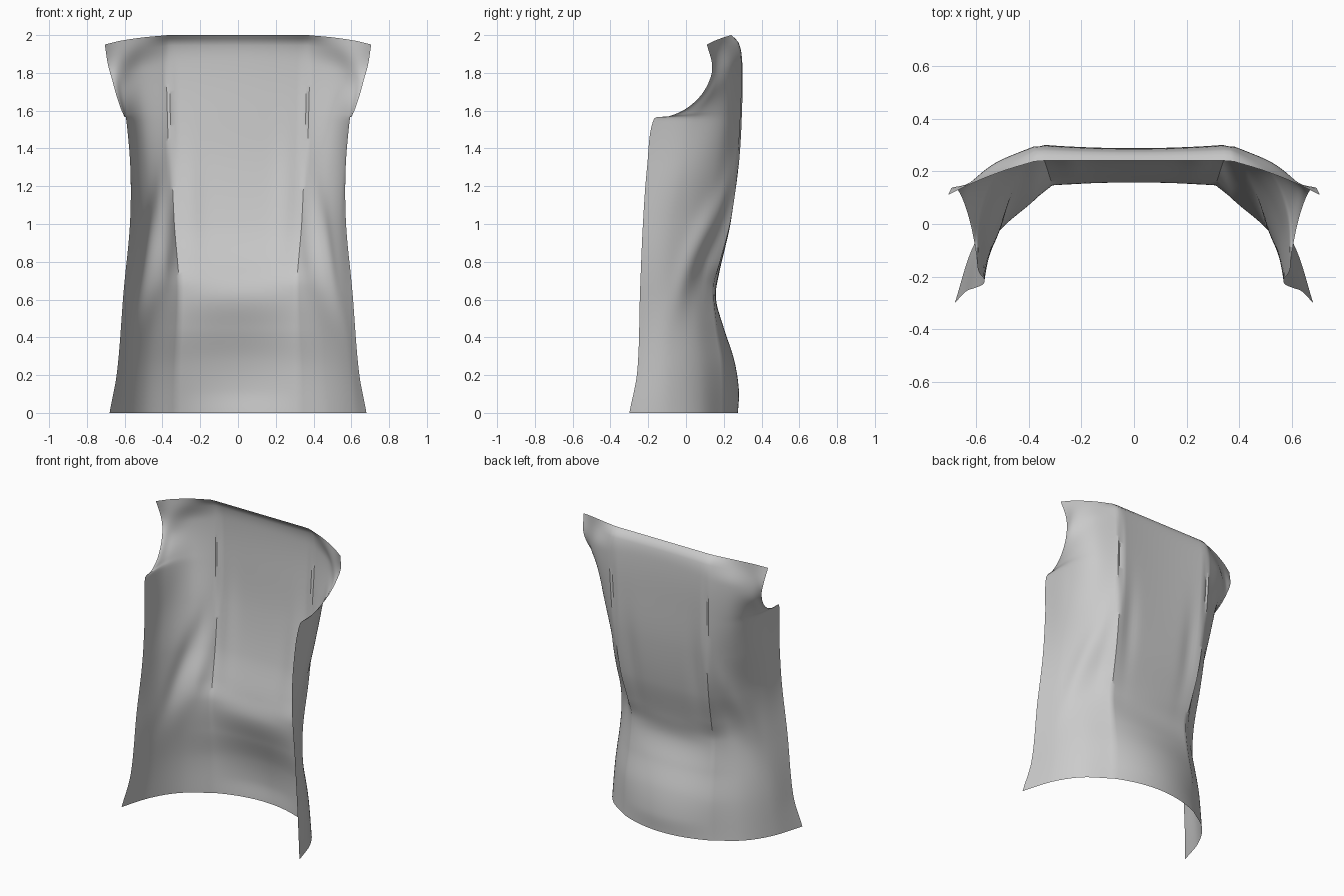
import bpy, math

if "Cube" in bpy.data.objects:
    bpy.data.objects.remove(bpy.data.objects["Cube"])

# Guide curves running from hem to shoulder: (row height, x, y)
CENTRE = [(0, 0, .275), (.12, 0, .28), (.28, 0, .255), (.45, 0, .2), (.61, 0, .158),
          (.75, 0, .178), (1, 0, .235), (1.3, 0, .272), (1.6, 0, .285), (1.85, 0, .286),
          (1.96, 0, .272), (2, 0, .24)]
SEAM = [(0, .33, .20), (.25, .325, .195), (.45, .315, .165), (.67, .31, .147), (.8, .32, .18),
        (1, .337, .233), (1.3, .35, .28), (1.56, .358, .297), (1.85, .364, .3),
        (1.96, .366, .28), (2, .37, .24)]
SIDE = [(0, .50, .08), (.25, .485, .07), (.65, .45, .035), (1, .462, .08), (1.3, .487, .15),
        (1.56, .51, .2), (1.85, .52, .235), (2, .50, .2)]
FLANK = [(0, .61, -.085), (.25, .585, -.08), (.65, .54, -.085), (1, .535, -.07),
         (1.3, .557, -.01), (1.56, .582, .04), (1.8, .612, .155), (2, .62, .152)]
# Front edge and armhole: (row height, x, y, real z)
EDGE = [(0, .68, -.30, 0), (.22, .64, -.258, .22), (.65, .605, -.243, .65), (1, .572, -.228, 1),
        (1.3, .57, -.206, 1.3), (1.54, .592, -.17, 1.555), (1.62, .602, -.09, 1.57),
        (1.7, .62, 0, 1.61), (1.8, .645, .082, 1.685), (1.88, .668, .128, 1.77),
        (1.95, .69, .138, 1.85), (2, .705, .11, 1.95)]


def spline(pts, t):
    """Cubic through pts, where the first value of each point is its knot."""
    n = len(pts)
    i = 0
    while i < n - 2 and t > pts[i + 1][0]:
        i += 1

    def slope(k, c):
        a, b = pts[max(k - 1, 0)], pts[min(k + 1, n - 1)]
        return (b[c] - a[c]) / (b[0] - a[0])

    p, q = pts[i], pts[i + 1]
    h = q[0] - p[0]
    s = (t - p[0]) / h
    return [(2*s**3 - 3*s*s + 1) * p[c] + (s**3 - 2*s*s + s) * h * slope(i, c)
            + (3*s*s - 2*s**3) * q[c] + (s**3 - s*s) * h * slope(i + 1, c)
            for c in range(1, len(p))]


def bump(x, w):
    return math.exp(-(x / w) ** 2)


NC, NS, ROWS = 14, 30, 110


def half_row(z):
    """Half cross-section from the centre back round to the front edge."""
    c, s = spline(CENTRE, z), spline(SEAM, z)
    e = spline(EDGE, z)
    row = []
    # Centre back, rounded at the hem and flat above the waist
    for i in range(NC):
        u = i / NC
        y = c[1] + (s[1] - c[1]) * u * u
        y -= .01 * bump(u - .72, .15) * bump(z - 1.15, .3)
        row.append((s[0] * u, y, z))
    # Side with diagonal drape folds and a pinched dart at the seam
    ring = [(0, *s, z)]
    for k, g in ((1, SIDE), (2, FLANK)):
        ring.append((k, *spline(g, z), z + (e[2] - z) * (k / 3) ** 1.3))
    ring.append((3, *e))
    for j in range(NS + 1):
        t = 3 * j / NS
        x, y, zz = spline(ring, t)
        mid = .1 + (1.3 - z) / .65 * 1.5
        d = .018 * bump(t - mid, .4) - .016 * bump(t - mid + .8, .4)
        d *= bump(z - .95, .3) * min(1, t * 2) * min(1, (3 - t) * 2)
        if j == 0:
            y -= .014 * bump(z - 1.58, .3)
        row.append((x + .75 * d, y + .65 * d, zz))
    return row


verts, faces = [], []
for r in range(ROWS + 1):
    half = half_row(2 * r / ROWS)
    verts += [(-x, y, z) for x, y, z in half[:0:-1]] + half
W = 2 * (NC + NS) + 1
for r in range(ROWS):
    for i in range(W - 1):
        a = r * W + i
        faces.append((a, a + W, a + W + 1, a + 1))

# Draped back of the garment, a single cloth sheet
mesh = bpy.data.meshes.new("garment_back")
mesh.from_pydata(verts, [], faces)
garment = bpy.data.objects.new("garment_back", mesh)
bpy.context.collection.objects.link(garment)
bpy.context.view_layer.objects.active = garment
garment.select_set(True)
bpy.ops.object.shade_smooth_by_angle(angle=math.radians(35))
